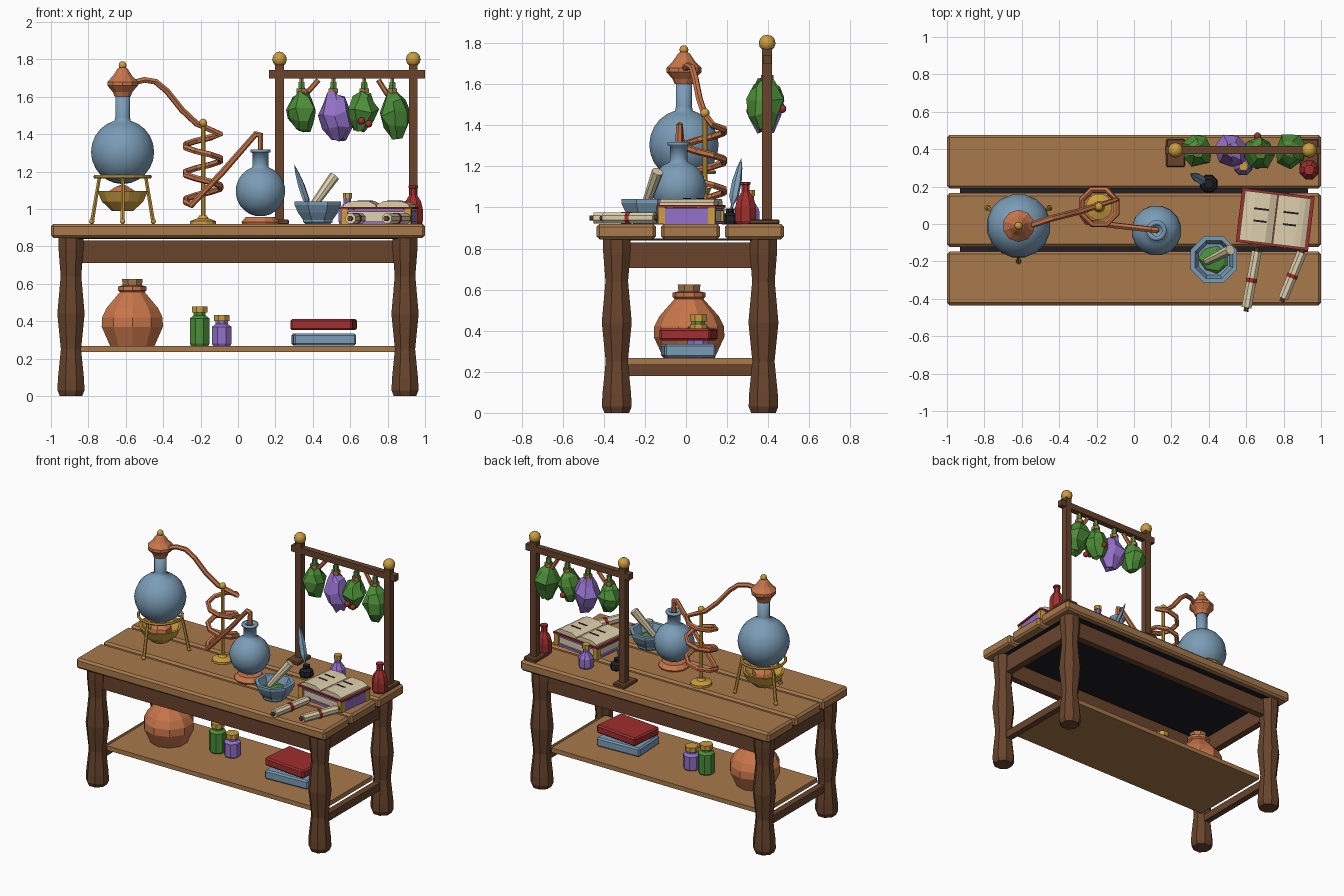
import bpy, bmesh, math, random
from mathutils import Vector, Matrix

if "Cube" in bpy.data.objects:
    bpy.data.objects.remove(bpy.data.objects["Cube"])
random.seed(4)

def material(name, rgb):
    m = bpy.data.materials.new(name)
    m.diffuse_color = [(c / 255 / 12.92 if c < 11 else ((c / 255 + .055) / 1.055) ** 2.4) for c in rgb] + [1]
    m.use_nodes = True
    m.node_tree.nodes["Principled BSDF"].inputs["Base Color"].default_value = m.diffuse_color
    return m
WOOD = material("light wood", (168, 121, 76))
DARK = material("dark wood", (104, 68, 44))
COPPER = material("copper", (200, 118, 74))
BLUE = material("blue glass", (122, 156, 182))
GOLD = material("brass", (204, 158, 62))
GREEN = material("leaf green", (76, 142, 56))
PURPLE = material("purple", (146, 112, 200))
RED = material("dark red", (160, 46, 46))
CREAM = material("parchment", (222, 208, 172))
BLACK = material("ink black", (30, 30, 36))

# ---- helpers ----
def finish(name, bm, mat, smooth=False):
    bmesh.ops.remove_doubles(bm, verts=bm.verts, dist=1e-5)
    bmesh.ops.recalc_face_normals(bm, faces=bm.faces)
    me = bpy.data.meshes.new(name)
    bm.to_mesh(me); bm.free()
    me.materials.append(mat)
    for p in me.polygons:
        p.use_smooth = smooth
    ob = bpy.data.objects.new(name, me)
    bpy.context.collection.objects.link(ob)
    return ob

def box(name, size, loc, mat, rot=0, bevel=0):
    bm = bmesh.new()
    bmesh.ops.create_cube(bm, size=1, matrix=Matrix.Diagonal((*size, 1)))
    if bevel:
        bmesh.ops.bevel(bm, geom=bm.edges[:], offset=bevel, segments=1, affect='EDGES')
    bm.transform(Matrix.Translation(loc) @ Matrix.Rotation(math.radians(rot), 4, 'Z'))
    return finish(name, bm, mat)

def lathe(name, profile, loc, mat, n=8, smooth=False, axis=None, flat=1, jitter=0):
    """Turn an (r, z) profile round z, then aim it along axis."""
    bm = bmesh.new()
    rings = [[bm.verts.new((r * math.cos(a), r * math.sin(a) * flat, z))
              for a in [2 * math.pi * (i + .5) / n for i in range(n)]] for r, z in profile]
    for a, b in zip(rings, rings[1:]):
        for i in range(n):
            j = (i + 1) % n
            bm.faces.new((a[i], a[j], b[j], b[i]))
    if profile[0][0] > 0: bm.faces.new(rings[0])
    if profile[-1][0] > 0: bm.faces.new(rings[-1])
    bmesh.ops.remove_doubles(bm, verts=bm.verts, dist=1e-5)
    if jitter:
        for v in bm.verts:
            v.co += Vector([random.uniform(-jitter, jitter) for _ in range(3)])
    m = Matrix.Translation(loc)
    if axis is not None:
        m = m @ Vector(axis).to_track_quat('Z', 'Y').to_matrix().to_4x4()
    bm.transform(m)
    return finish(name, bm, mat, smooth)

def rod(name, p, q, r1, r2, mat, n=8):
    d = Vector(q) - Vector(p)
    return lathe(name, [(r1, 0), (r2, d.length)], p, mat, n, axis=d)

def arc(r, z, a0, a1, steps):
    return [(r * math.cos(a), z + r * math.sin(a)) for a in
            [math.radians(a0 + (a1 - a0) * i / steps) for i in range(steps + 1)]]

def ball(name, loc, r, mat, n=10):
    return lathe(name, arc(r, 0, -90, 90, 6), loc, mat, n, True)

def tube(name, pts, r, mat, closed=False):
    cu = bpy.data.curves.new(name, 'CURVE')
    cu.dimensions = '3D'; cu.bevel_depth = r; cu.bevel_resolution = 1; cu.use_fill_caps = True
    s = cu.splines.new('POLY'); s.points.add(len(pts) - 1); s.use_cyclic_u = closed
    for p, co in zip(s.points, pts): p.co = (*co, 1)
    tmp = bpy.data.objects.new(name + "_path", cu)
    bpy.context.collection.objects.link(tmp)
    bpy.context.view_layer.update()
    me = bpy.data.meshes.new_from_object(tmp.evaluated_get(bpy.context.evaluated_depsgraph_get()))
    bpy.data.objects.remove(tmp)
    bm = bmesh.new(); bm.from_mesh(me)
    return finish(name, bm, mat)

# ---- table ----
CY = .02
for i, (y0, y1) in enumerate([(-.435, -.147), (-.122, .165), (.19, .477)]):
    box(f"top_plank_{i}", (2, y1 - y0, .075), (0, (y0 + y1) / 2, .8825), WOOD, bevel=.014)
box("underside_panel", (1.86, .82, .008), (0, CY, .844), BLACK)
leg = [(.06, 0), (.072, .03), (.07, .09), (.054, .25), (.073, .44), (.055, .64), (.066, .78), (.066, .85)]
for sx in (-1, 1):
    for sy in (-1, 1):
        lathe("leg", [(r / math.cos(math.pi / 8), z) for r, z in leg], (.893 * sx, CY + .357 * sy, 0), DARK)
    box("side_apron", (.05, .62, .125), (.89 * sx, CY, .768), DARK)
    box("side_rail", (.045, .62, .055), (.89 * sx, CY, .208), DARK)
for sy in (-1, 1):
    box("long_apron", (1.68, .05, .12), (0, CY + .357 * sy, .77), DARK)
box("shelf", (1.7, .62, .032), (0, CY, .252), WOOD)

# ---- things on the shelf ----
lathe("copper_jar", [(.125, .268), (.172, .37), (.17, .42), (.145, .47), (.07, .555), (.08, .565), (.08, .585), (.06, .59)],
      (-.565, .015, 0), COPPER, 10)
lathe("jar_stopper", [(.055, .585), (.06, .625)], (-.565, .015, 0), WOOD)
for nm, x, h, mat in (("green_bottle", -.205, .43, GREEN), ("purple_bottle", -.087, .385, PURPLE)):
    lathe(nm, [(.05, .268), (.057, .28), (.057, h - .015), (.035, h), (.035, h + .02)], (x, .06, 0), mat)
    lathe(nm + "_cork", [(.045, h + .015), (.045, h + .048)], (x, .06, 0), GOLD)
box("lower_blue_book", (.335, .25, .065), (.458, .012, .302), BLUE, 3, .01)
box("lower_red_book", (.335, .25, .06), (.458, .012, .382), RED, -6, .01)

# ---- boiling flask and brazier ----
F = (-.617, -.01, 0)
lathe("boiling_flask", arc(.172, 1.305, -90, 75, 11) + [(.04, 1.49), (.04, 1.61)], F, BLUE, 16, True)
lathe("still_head", [(.045, 1.6), (.055, 1.625), (.086, 1.66), (.086, 1.68), (.055, 1.71), (.028, 1.75), (.012, 1.76)], F, COPPER, 10)
ball("head_finial", (F[0], F[1], 1.768), .022, GOLD)
lathe("fire_bowl", [(0, .99), (.06, .99), (.115, 1.04), (.14, 1.095), (.125, 1.095), (.09, 1.05), (0, 1.03)], F, GOLD, 12)
lathe("coals", [(.08, 1.04), (.07, 1.09), (.04, 1.12), (0, 1.14)], F, COPPER, 7, jitter=.008)
ring = [(F[0] + .147 * math.cos(i * math.pi / 8), F[1] + .147 * math.sin(i * math.pi / 8), 1.172) for i in range(16)]
tube("flask_ring", ring, .01, GOLD, True)
for a in (-90, 30, 150):
    c, s = math.cos(math.radians(a)), math.sin(math.radians(a))
    rod("tripod_leg", (F[0] + .19 * c, F[1] + .19 * s, .925), (F[0] + .142 * c, F[1] + .142 * s, 1.175), .012, .01, GOLD, 6)
    ball("tripod_foot", (F[0] + .19 * c, F[1] + .19 * s, .934), .015, GOLD, 8)
    rod("flask_support", (F[0] + .147 * c, F[1] + .147 * s, 1.172), (F[0] + .1 * c, F[1] + .1 * s, 1.172), .008, .008, GOLD, 6)

# ---- condenser coil on its stand ----
CX, CYC = -.187, .092
pts = [(-.56, -.01, 1.675), (-.5, .01, 1.69), (-.44, .03, 1.68), (-.38, .045, 1.63), (-.3, .065, 1.53), (-.22, .09, 1.455)]
pts += [(CX + .1 * math.cos(math.radians(22.5 + 45 * k)), CYC + .1 * math.sin(math.radians(22.5 + 45 * k)), 1.4 - .0182 * k) for k in range(21)]
pts += [(-.25, .01, 1.02), (-.08, -.01, 1.2), (.095, -.03, 1.4), (.12, -.033, 1.395), (.12, -.035, 1.25)]
tube("copper_tube", pts, .017, COPPER)
rod("coil_rod", (CX, CYC, .92), (CX, CYC, 1.45), .013, .013, GOLD)
lathe("coil_base", [(.072, .918), (.072, .935), (.03, .95), (.02, .965)], (CX, CYC, 0), GOLD, 12)
ball("coil_finial", (CX, CYC, 1.46), .023, GOLD)

# ---- receiver flask ----
R = (.12, -.035, 0)
lathe("receiver_flask", arc(.135, 1.095, -80, 70, 10) + [(.043, 1.235), (.043, 1.3), (.055, 1.303), (.055, 1.318), (.03, 1.318), (.03, 1.25)],
      R, BLUE, 16, True)
lathe("receiver_cushion", [(.1, .918), (.105, .93), (.08, .958), (.04, .958)], R, COPPER, 12)

# ---- mortar and pestle ----
M = (.427, -.19, 0)
lathe("mortar", [(.07, .918), (.085, .93), (.085, .94), (.115, .98), (.135, 1.022), (.135, 1.04), (.11, 1.04), (.09, .985), (0, .975)], M, BLUE)
lathe("crushed_leaves", [(.085, .98), (.06, 1.0), (0, 1.01)], M, GREEN, 7, jitter=.006)
rod("pestle", (.39, -.2, 1.0), (.515, -.138, 1.175), .021, .029, CREAM)

# ---- inkwell and quill ----
lathe("inkwell", [(.045, .918), (.05, .935), (.045, .96), (.022, .975), (.025, .995)], (.4, .215, 0), BLACK)
lathe("quill", [(.005, 0), (.008, .06), (.026, .1), (.026, .18), (.015, .25), (0, .3)],
      (.395, .215, .96), BLUE, 6, axis=(-.095, .055, .28), flat=.6)

# ---- book stack: closed book below, open book above ----
B, ROT = (.755, .025), -7
def onbook(x, y, z):
    return Matrix.Translation((*B, 0)) @ Matrix.Rotation(math.radians(ROT), 4, 'Z') @ Vector((x, y, z))
for z in (.927, .991):
    box("purple_cover", (.37, .275, .014), onbook(0, 0, z), PURPLE, ROT)
box("closed_pages", (.345, .255, .055), onbook(0, 0, .959), CREAM, ROT)
box("purple_spine", (.014, .275, .06), onbook(.18, 0, .959), PURPLE, ROT)
for sx in (-1, 1):
    for sy in (-1, 1):
        box("brass_corner", (.035, .035, .079), onbook(.171 * sx, .123 * sy, .9595), GOLD, ROT)
box("red_cover", (.39, .29, .012), onbook(0, 0, 1.005), RED, ROT)
for sx in (-1, 1):
    bm = bmesh.new()
    prof = [(.002, 0), (.178, 0), (.178, .012), (.15, .026), (.12, .031), (.04, .031), (.002, .012)]
    f = bm.faces.new([bm.verts.new(onbook(x * sx, -.133, 1.011 + z)) for x, z in prof])
    ext = bmesh.ops.extrude_face_region(bm, geom=[f])['geom']
    d = onbook(0, .266, 0) - onbook(0, 0, 0)
    bmesh.ops.translate(bm, verts=[v for v in ext if isinstance(v, bmesh.types.BMVert)], vec=d)
    bm.faces.new(list(f.verts)) if f not in bm.faces else None
    finish("open_page", bm, CREAM)
    for y, w in ((.045, .08), (-.02, .07)):
        box("ink_line", (w, .01, .004), onbook(.08 * sx, y, 1.043), BLACK, ROT)

# ---- scrolls ----
for p, q in (((.66, -.125, .949), (.598, -.468, .949)), ((.905, -.135, .949), (.79, -.415, .949))):
    p, q = Vector(p), Vector(q)
    rod("scroll_core", p, q, .014, .014, DARK)
    rod("scroll", p.lerp(q, .06), p.lerp(q, .94), .029, .029, CREAM)
    rod("scroll_band", p.lerp(q, .48), p.lerp(q, .55), .032, .032, RED)

# ---- small bottles ----
lathe("small_purple_bottle", [(.045, .918), (.053, .935), (.05, .99), (.022, 1.03), (.022, 1.06)], (.585, .31, 0), PURPLE)
lathe("small_cork", [(.027, 1.055), (.027, 1.085)], (.585, .31, 0), GOLD)
lathe("red_bottle", [(.045, .918), (.055, .935), (.055, 1.0), (.045, 1.04), (.022, 1.075), (.022, 1.11), (.027, 1.112), (.027, 1.125)],
      (.937, .29, 0), RED)

# ---- herb rack ----
RY = .395
for x in (.222, .937):
    box("rack_post", (.048, .048, .86), (x, RY, 1.345), DARK)
    box("rack_foot", (.1, .15, .025), (x, RY - .015, .93), DARK, bevel=.006)
    ball("post_finial", (x, RY, 1.8), .041, GOLD)
box("rack_bar", (.835, .042, .045), (.582, RY, 1.72), DARK)
for x, low, lean, mat in ((.34, 1.42, 0, GREEN), (.51, 1.37, .03, PURPLE), (.675, 1.42, -.02, GREEN), (.825, 1.385, .03, GREEN)):
    h = 1.62 - low
    lathe("herb_bundle", [(.028, 0), (.06, .15 * h), (.088, .45 * h), (.075, .72 * h), (.035, h), (0, h)],
          (x, RY - .008, 1.62), mat, 7, axis=(lean, 0, -h), jitter=.013)
    rod("herb_stem", (x, RY, 1.6), (x, RY, 1.68), .022, .018, GREEN, 6)
    rod("herb_tie", (x, RY, 1.62), (x, RY, 1.645), .03, .03, WOOD, 6)
    rod("herb_cord", (x, RY, 1.66), (x, RY, 1.71), .012, .012, WOOD, 6)
for x0, x1 in ((.36, .43), (.80, .75)):
    rod("twig", (x0, RY, 1.61), (x1, RY, 1.69), .014, .014, COPPER, 6)
for x, y, z in ((.66, .312, 1.47), (.7, .318, 1.455), (.66, .47, 1.48)):
    ball("berry", (x, y, z), .02, RED, 8)
